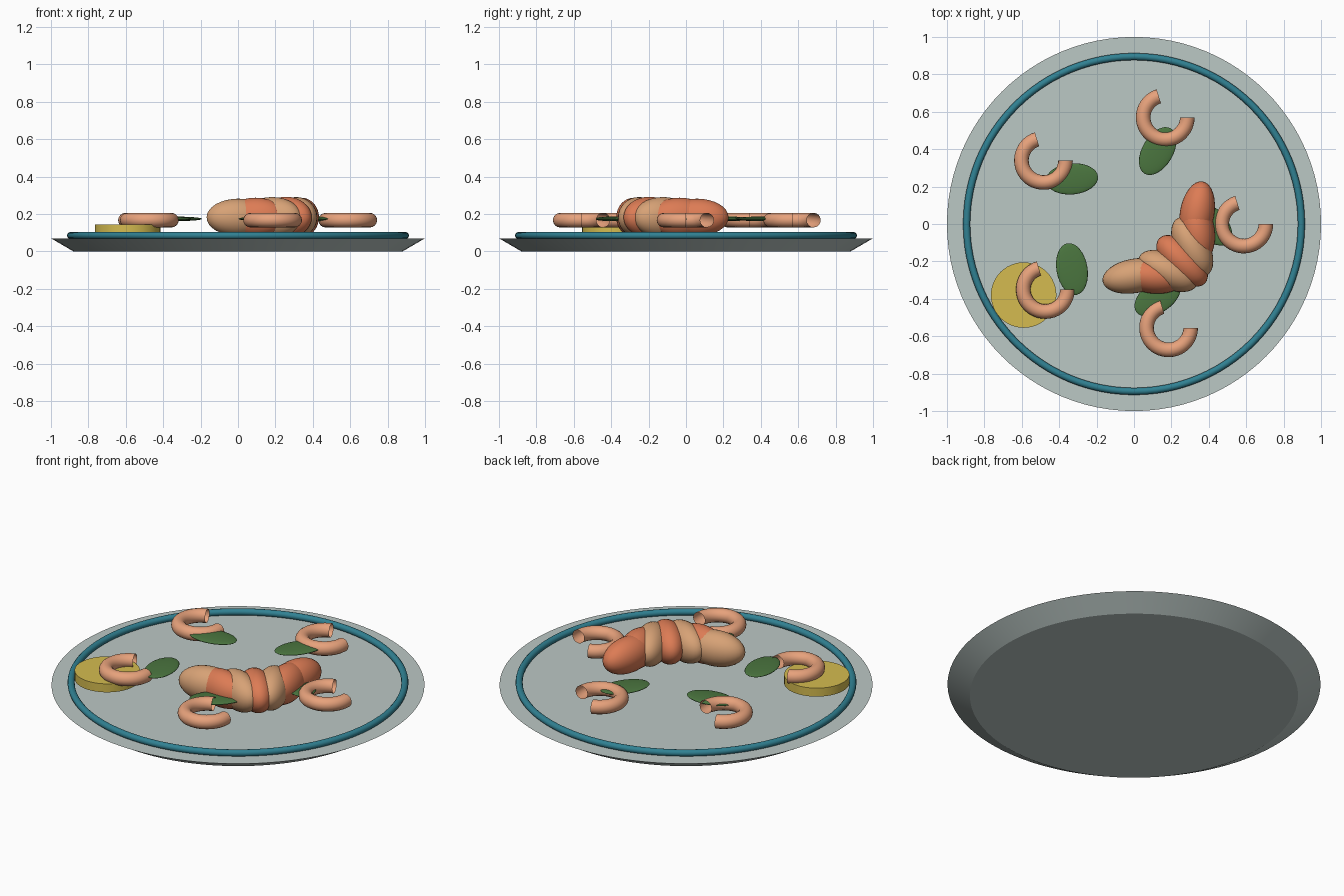
import bpy, bmesh
from math import sin, cos, radians, pi

if "Cube" in bpy.data.objects:
    bpy.data.objects.remove(bpy.data.objects["Cube"])


def mat(name, col):
    m = bpy.data.materials.new(name)
    m.diffuse_color = (*col, 1)
    m.use_nodes = True
    m.node_tree.nodes["Principled BSDF"].inputs["Base Color"].default_value = m.diffuse_color
    return m


PLATE = mat("pale_glaze", (0.50, 0.58, 0.56))
TEAL = mat("teal_glaze", (0.03, 0.22, 0.29))
YELLOW = mat("lemon_yellow", (0.66, 0.50, 0.08))
PINK = mat("shrimp_pink", (0.80, 0.36, 0.20))
TAN = mat("shell_tan", (0.68, 0.36, 0.18))
ORANGE = mat("shell_orange", (0.72, 0.20, 0.09))
GREEN = mat("leaf_green", (0.07, 0.18, 0.05))


def finish(name, m, angle=40):
    ob = bpy.context.object
    ob.name = name
    if m:
        ob.data.materials.append(m)
    bpy.ops.object.shade_smooth_by_angle(angle=radians(angle))
    return ob


def ellipsoid(name, loc, semi, rot, m):
    bpy.ops.mesh.primitive_uv_sphere_add(segments=32, ring_count=16, location=loc,
                                         rotation=(0, 0, radians(rot)))
    bpy.context.object.scale = semi
    bpy.ops.object.transform_apply(location=False, rotation=False, scale=True)
    return finish(name, m, 80)


def open_ring(name, loc, R, r, a0, a1, m, n=32, k=16):
    # tube swept round part of a circle, ends left open
    bm = bmesh.new()
    rings = []
    for i in range(n + 1):
        a = radians(a0 + (a1 - a0) * i / n)
        rings.append([bm.verts.new(((R + r * cos(t)) * cos(a), (R + r * cos(t)) * sin(a), r * sin(t)))
                      for t in (2 * pi * j / k for j in range(k))])
    for p, q in zip(rings, rings[1:]):
        for j in range(k):
            bm.faces.new((p[j], q[j], q[(j + 1) % k], p[(j + 1) % k]))
    me = bpy.data.meshes.new(name)
    bm.to_mesh(me)
    bm.free()
    ob = bpy.data.objects.new(name, me)
    bpy.context.collection.objects.link(ob)
    ob.location = loc
    bpy.context.view_layer.objects.active = ob
    bpy.ops.object.select_all(action='DESELECT')
    ob.select_set(True)
    finish(name, m)


# plate and raised rim band
bpy.ops.mesh.primitive_cone_add(vertices=96, radius1=0.88, radius2=1.0, depth=0.07,
                                location=(0, 0, 0.035))
finish("plate", PLATE, 30)
bpy.ops.mesh.primitive_torus_add(major_radius=0.895, minor_radius=0.019, major_segments=96,
                                 minor_segments=12, location=(0, 0, 0.085))
finish("rim_band", TEAL)

# lemon slice
bpy.ops.mesh.primitive_cylinder_add(vertices=48, radius=0.175, depth=0.05,
                                    location=(-0.59, -0.38, 0.12))
finish("lemon_slice", YELLOW, 30)

# curled shrimp
for i, (x, y) in enumerate([(0.587, 0), (0.167, 0.57), (-0.484, 0.34), (-0.474, -0.35), (0.185, -0.555)]):
    open_ring(f"shrimp_{i}", (x, y, 0.167), 0.118, 0.039, 107, 360, PINK)

# leaves
for i, rot in enumerate([-45, 60, 5, 100, 35]):
    a = radians(72 * i)
    ellipsoid(f"leaf_{i}", (0.41 * cos(a), 0.41 * sin(a), 0.174), (0.14, 0.083, 0.012), rot, GREEN)

# segmented crescent body
for i in range(7):
    deg = -100 + 110 * i / 6
    a = radians(deg)
    s = 0.100 + 0.010 * sin(pi * i / 6)
    ellipsoid(f"body_segment_{i}", (0.052 + 0.29 * cos(a), 0.008 + 0.29 * sin(a), 0.182),
              (0.172, 0.092, s), -90 - deg, ORANGE if i in (1, 3, 5, 6) else TAN)
